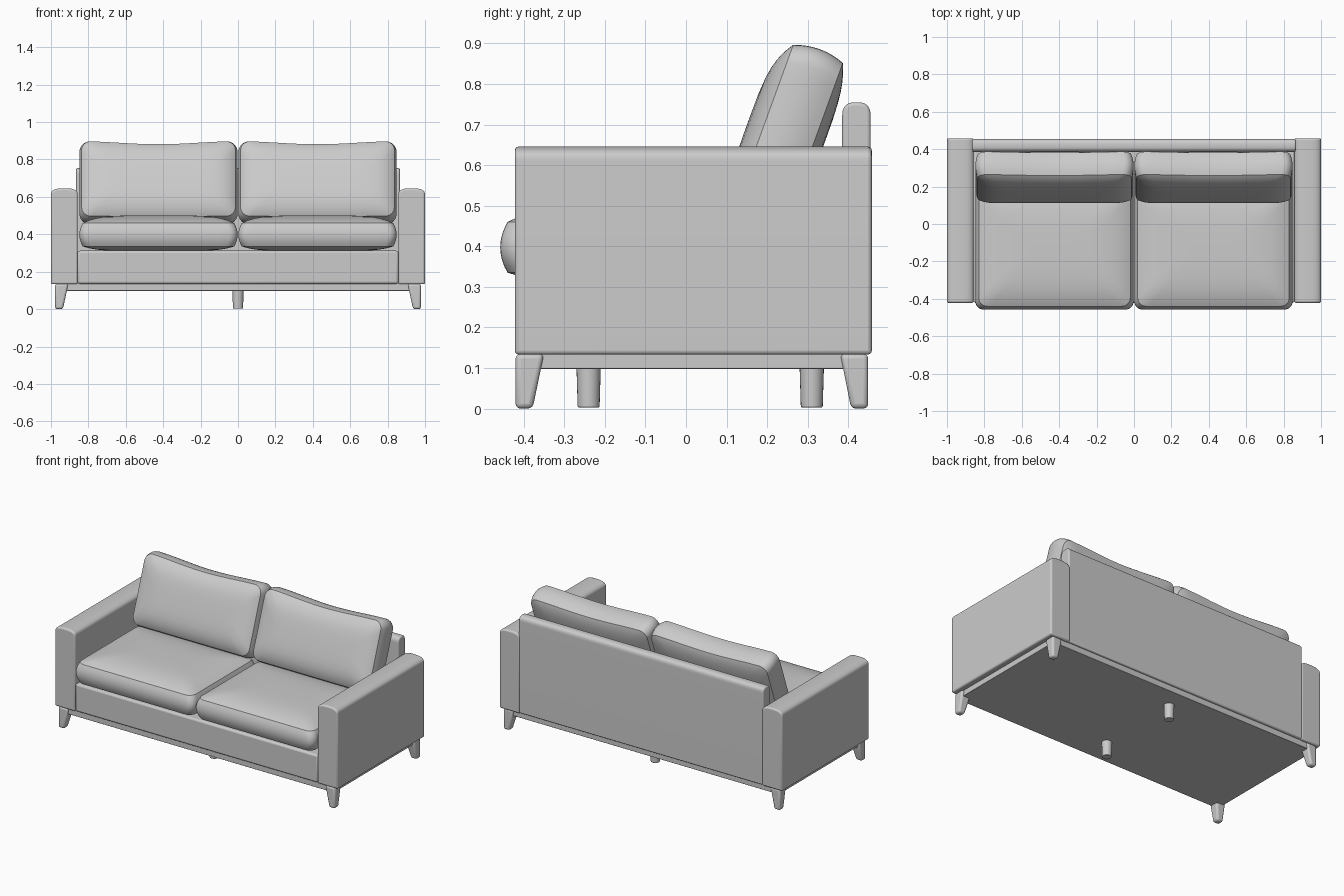
import bpy, bmesh, math
from mathutils import Matrix

if "Cube" in bpy.data.objects:
    bpy.data.objects.remove(bpy.data.objects["Cube"])

fabric = bpy.data.materials.new("light grey")
fabric.diffuse_color = (0.6, 0.6, 0.6, 1)
fabric.use_nodes = True
fabric.node_tree.nodes["Principled BSDF"].inputs["Base Color"].default_value = fabric.diffuse_color


def finish(name, bm, bevel=0.0, angle=30):
    bmesh.ops.recalc_face_normals(bm, faces=bm.faces[:])
    me = bpy.data.meshes.new(name)
    bm.to_mesh(me)
    bm.free()
    ob = bpy.data.objects.new(name, me)
    bpy.context.collection.objects.link(ob)
    me.materials.append(fabric)
    if bevel:
        m = ob.modifiers.new("soft edges", 'BEVEL')
        m.width, m.segments = bevel, 3
        m.limit_method, m.angle_limit = 'ANGLE', math.radians(50)
    bpy.ops.object.select_all(action='DESELECT')
    ob.select_set(True)
    bpy.context.view_layer.objects.active = ob
    bpy.ops.object.shade_smooth_by_angle(angle=math.radians(angle))
    return ob


def loft(bm, rings):
    """Skin a list of equal-length point rings and cap both ends."""
    vs = [[bm.verts.new(p) for p in r] for r in rings]
    n = len(vs[0])
    for a, b in zip(vs, vs[1:]):
        for i in range(n):
            j = (i + 1) % n
            bm.faces.new((a[i], a[j], b[j], b[i]))
    bm.faces.new(vs[0][::-1])
    bm.faces.new(vs[-1])


def box(name, x0, x1, y0, y1, z0, z1, bevel):
    bm = bmesh.new()
    loft(bm, [[(x0, y0, z), (x1, y0, z), (x1, y1, z), (x0, y1, z)] for z in (z0, z1)])
    return finish(name, bm, bevel)


def domed_slab(name, u0, u1, z0, z_edge, z_top, v0, v1, along_y, bevel):
    """Upright slab with a softly domed top, extruded along x or y."""
    c, h = (u0 + u1) / 2, (u1 - u0) / 2
    prof = [(u0, z0), (u1, z0)]
    for i in range(25):
        t = math.pi * i / 24
        cs, sn = math.cos(t), max(math.sin(t), 0)
        prof.append((c + h * math.copysign(abs(cs) ** 0.75, cs),
                     z_edge + (z_top - z_edge) * sn ** 0.75))
    bm = bmesh.new()
    loft(bm, [[(u, v, z) if along_y else (v, u, z) for u, z in prof] for v in (v0, v1)])
    return finish(name, bm, bevel)


def rounded_rect(a, b, r, z):
    r = min(r, a * 0.9, b * 0.9)
    pts = []
    for q, (sx, sy) in enumerate([(1, 1), (-1, 1), (-1, -1), (1, -1)]):
        for i in range(7):
            t = math.pi / 2 * (q + i / 6)
            pts.append((sx * (a - r) + r * math.cos(t), sy * (b - r) + r * math.sin(t), z))
        # extra points along each straight side
        ex, ey = pts[-1][:2]
        nx, ny = [(-(a - r), b), (-a, -(b - r)), (a - r, -b), (a, b - r)][q]
        for i in range(1, 12):
            f = i / 12
            pts.append((ex + (nx - ex) * f, ey + (ny - ey) * f, z))
    return pts


def cushion(name, a, b, r, half_border, bulge, crown_low, crown_high, matrix, sag=0.0):
    """Boxed cushion: bulging border band between two crowned panels."""
    steps = [0.04, 0.09, 0.15, 0.22, 0.32, 0.45, 0.65, 0.9]
    reach = min(a, b) - bulge

    def crown(t, height):
        return bulge + t * reach, half_border + height * (1 - (1 - t) ** 4)

    prof = [(i, -z) for i, z in (crown(t, crown_low) for t in reversed(steps))]
    prof += [(bulge * (k / 4) ** 2, half_border * k / 4) for k in range(-4, 5)]
    prof += [crown(t, crown_high) for t in steps]
    bm = bmesh.new()
    loft(bm, [rounded_rect(a - i, b - i, r, z) for i, z in prof])
    for v in bm.verts:
        if v.co.y > 0:
            v.co.y -= sag * math.cos(math.pi / 2 * v.co.x / a) ** 2 * v.co.y / b
    bm.transform(matrix)
    return finish(name, bm)


# frame: plinth, seat base, back panel
box("plinth", -0.965, 0.965, -0.41, 0.44, 0.098, 0.14, 0.003)
box("seat_base", -0.858, 0.858, -0.422, 0.40, 0.135, 0.312, 0.012)
domed_slab("back_panel", 0.385, 0.455, 0.135, 0.72, 0.755, -0.865, 0.865, False, 0.008)

for side, s in (("left", -1), ("right", 1)):
    # arm
    u0, u1 = sorted((s * 0.857, s * 1.0))
    domed_slab(side + "_arm", u0, u1, 0.133, 0.61, 0.646, -0.422, 0.458, True, 0.01)

    # seat and back cushions
    cushion(side + "_seat_cushion", 0.423, 0.335, 0.045, 0.0625, 0.018, 0.025, 0.04,
            Matrix.Translation((s * 0.425, -0.123, 0.3975)))
    cushion(side + "_back_cushion", 0.423, 0.225, 0.05, 0.065, 0.012, 0.025, 0.04,
            Matrix.Translation((s * 0.425, 0.253, 0.675))
            @ Matrix.Rotation(math.radians(70), 4, 'X'), sag=0.018)

    # corner legs, straight outside and tapered inside
    for place, y_out, y_top, y_bot in (("front", -0.42, -0.35, -0.378),
                                       ("back", 0.449, 0.38, 0.407)):
        bm = bmesh.new()
        loft(bm, [[(s * 0.978, y_out, z), (s * xi, y_out, z), (s * xi, yi, z), (s * 0.978, yi, z)]
                  for xi, yi, z in ((0.936, y_bot, 0), (0.907, y_top, 0.135))])
        finish(f"{side}_{place}_leg", bm, 0.012)

# round centre legs
for place, y in (("front", -0.24), ("back", 0.31)):
    bm = bmesh.new()
    bmesh.ops.create_cone(bm, cap_ends=True, segments=24, radius1=0.027, radius2=0.03,
                          depth=0.1, matrix=Matrix.Translation((0, y, 0.053)))
    finish(place + "_centre_leg", bm, 0.003)
